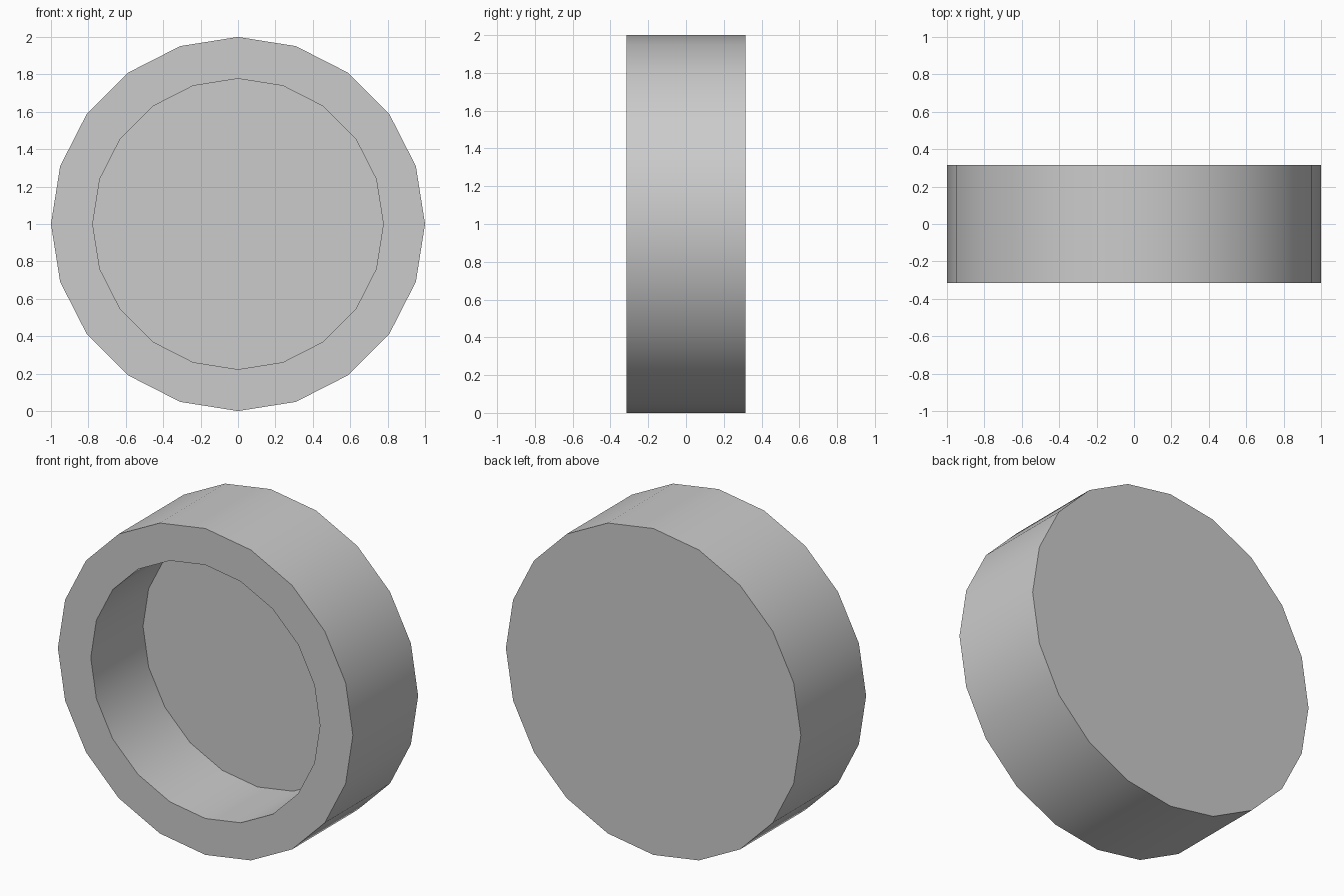
import bpy, bmesh, math

if "Cube" in bpy.data.objects:
    bpy.data.objects.remove(bpy.data.objects["Cube"])

SIDES = 20
Y_FRONT, Y_BACK, Y_FLOOR = -0.316, 0.316, 0.19
R_OUT, R_IN = 1.0, 0.777

bm = bmesh.new()


def ring(radius, y):
    step = 2 * math.pi / SIDES
    return [bm.verts.new((radius * math.cos(i * step), y, 1 + radius * math.sin(i * step)))
            for i in range(SIDES)]


def bridge(a, b):
    for i in range(SIDES):
        j = (i + 1) % SIDES
        bm.faces.new((a[i], a[j], b[j], b[i]))


# Rings from the back disc, around the rim, down to the recessed floor
rings = [ring(R_OUT, Y_BACK), ring(R_OUT, Y_FRONT), ring(R_IN, Y_FRONT), ring(R_IN, Y_FLOOR)]
for a, b in zip(rings, rings[1:]):
    bridge(a, b)

# Back disc and recess floor
bm.faces.new(rings[0])
bm.faces.new(rings[-1])
bmesh.ops.recalc_face_normals(bm, faces=bm.faces)

mesh = bpy.data.meshes.new("round_cup")
bm.to_mesh(mesh)
bm.free()
cup = bpy.data.objects.new("round_cup", mesh)
bpy.context.collection.objects.link(cup)

# Smooth walls, sharp rims
bpy.context.view_layer.objects.active = cup
cup.select_set(True)
bpy.ops.object.shade_smooth_by_angle(angle=math.radians(30))
